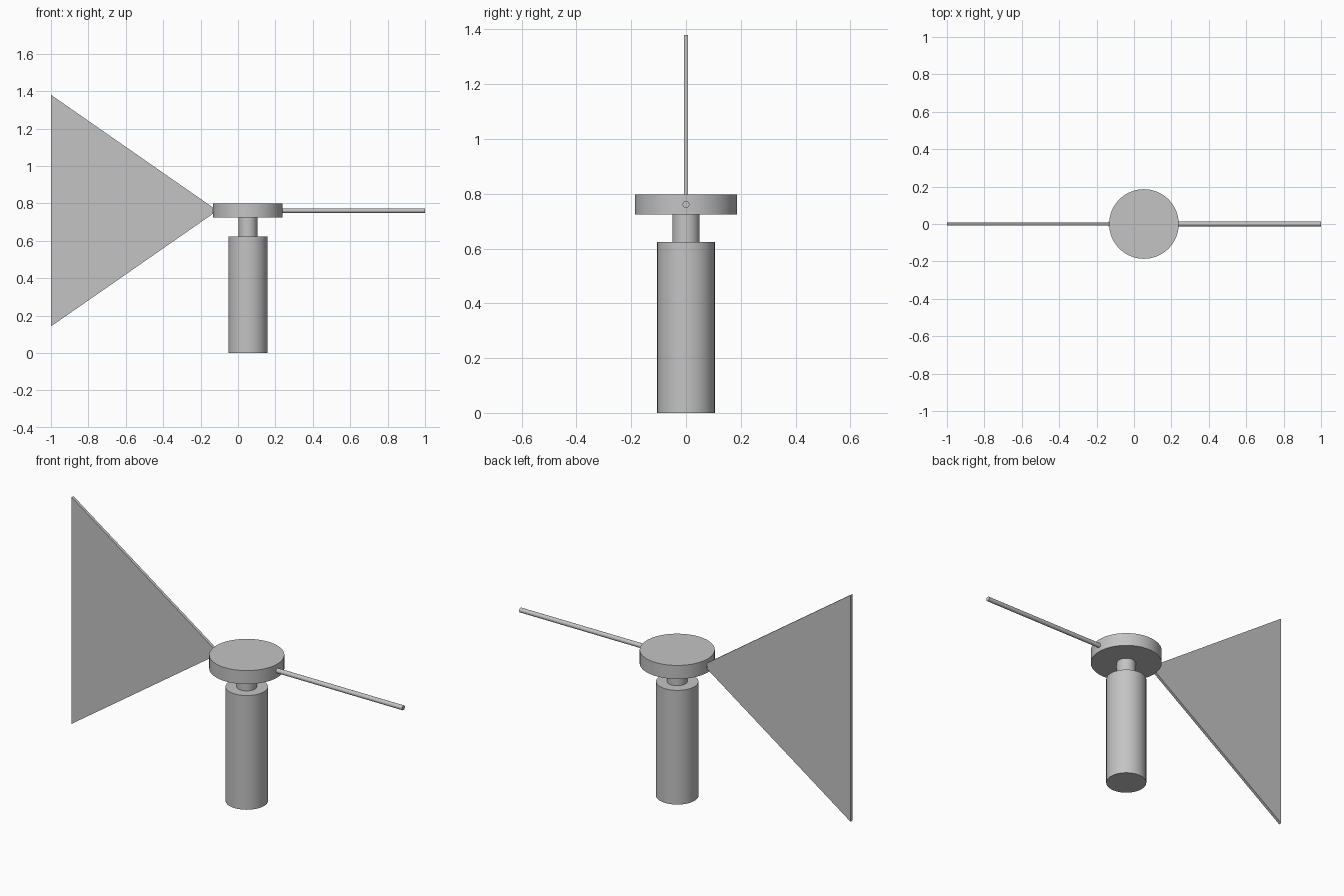
import bpy
import bmesh
import math

cube = bpy.data.objects.get("Cube")
if cube:
    bpy.data.objects.remove(cube, do_unlink=True)

# One plain grey for every part
grey = bpy.data.materials.new("plain_grey")
grey.use_nodes = True
colour = (0.55, 0.55, 0.55, 1)
grey.diffuse_color = colour
grey.node_tree.nodes["Principled BSDF"].inputs["Base Color"].default_value = colour

AXIS_X = 0.053   # shared centre of the upright parts
HUB_Z = 0.761    # height of rod and vane centre line


def cylinder(name, radius, length, centre, rotation=(0, 0, 0), sides=64):
    bpy.ops.mesh.primitive_cylinder_add(
        vertices=sides, radius=radius, depth=length, location=centre, rotation=rotation)
    obj = bpy.context.object
    obj.name = name
    obj.data.materials.append(grey)
    bpy.ops.object.shade_smooth_by_angle(angle=math.radians(40))
    return obj


def upright(name, radius, bottom, top):
    return cylinder(name, radius, top - bottom, (AXIS_X, 0, (bottom + top) / 2))


# Stand, neck and turning disc
upright("base_post", 0.105, 0, 0.624)
upright("neck", 0.05, 0.624, 0.724)
upright("hub_disc", 0.186, 0.724, 0.798)

# Pointer rod, running through the disc to the vane
rod_start, rod_end = -0.137, 1.0
cylinder("pointer_rod", 0.0125, rod_end - rod_start,
         ((rod_start + rod_end) / 2, 0, HUB_Z), (0, math.pi / 2, 0), 32)

# Triangular tail vane, extruded through its thickness
half_thick = 0.008
bm = bmesh.new()
outline = [(-0.11, HUB_Z), (-1, HUB_Z + 0.619), (-1, HUB_Z - 0.619)]
face = bm.faces.new([bm.verts.new((x, -half_thick, z)) for x, z in outline])
side = bmesh.ops.extrude_face_region(bm, geom=[face])
moved = [v for v in side["geom"] if isinstance(v, bmesh.types.BMVert)]
bmesh.ops.translate(bm, verts=moved, vec=(0, 2 * half_thick, 0))
bmesh.ops.recalc_face_normals(bm, faces=bm.faces)
mesh = bpy.data.meshes.new("tail_vane")
bm.to_mesh(mesh)
bm.free()
mesh.materials.append(grey)
bpy.context.collection.objects.link(bpy.data.objects.new("tail_vane", mesh))
